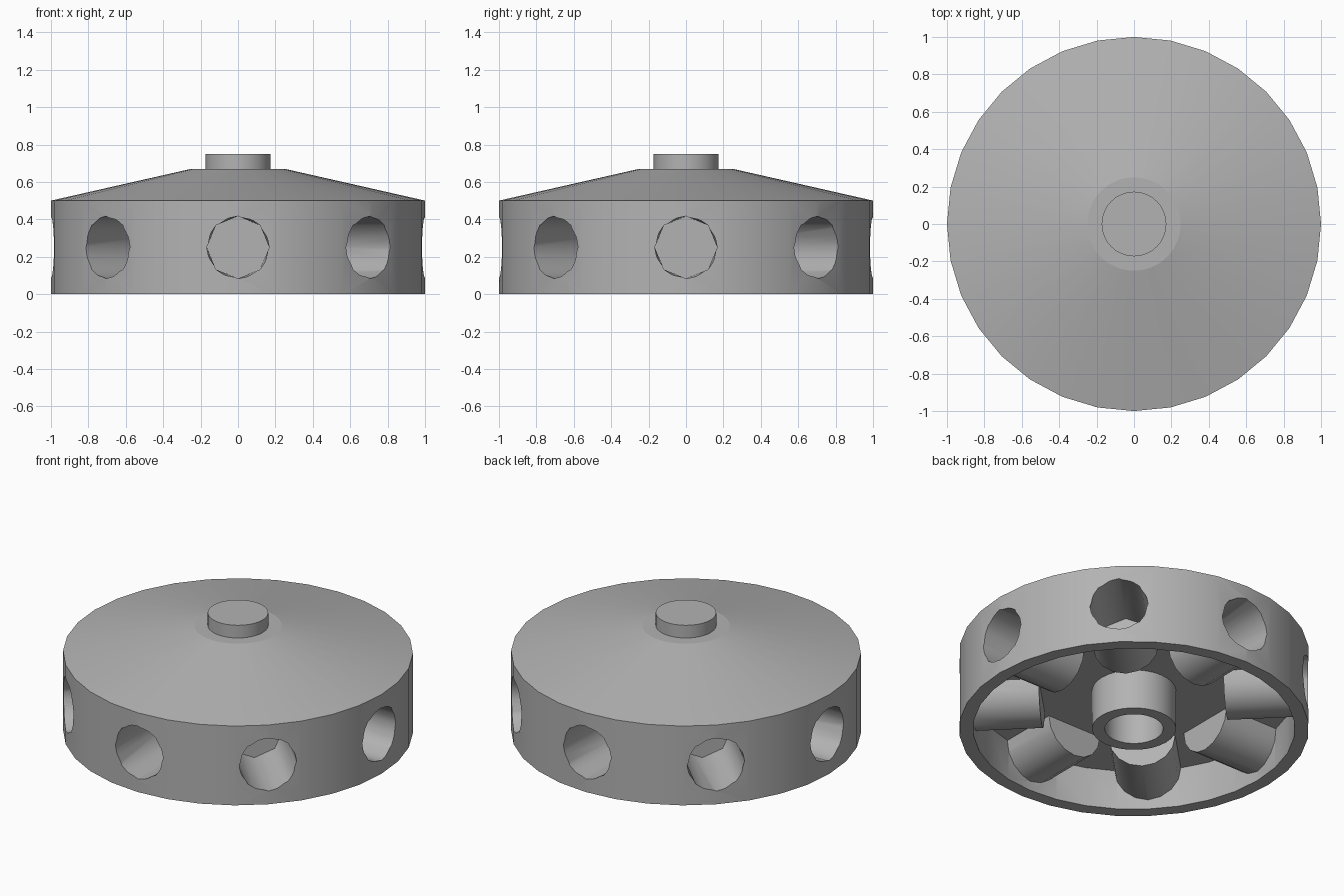
import bpy, bmesh, math
from mathutils import Matrix, Vector

if "Cube" in bpy.data.objects:
    bpy.data.objects.remove(bpy.data.objects["Cube"])


def make_object(name, bm):
    bmesh.ops.recalc_face_normals(bm, faces=bm.faces)
    me = bpy.data.meshes.new(name)
    bm.to_mesh(me)
    bm.free()
    ob = bpy.data.objects.new(name, me)
    bpy.context.collection.objects.link(ob)
    return ob


def bridge(bm, a, b):
    n = len(a)
    for i in range(n):
        bm.faces.new((a[i], a[(i + 1) % n], b[(i + 1) % n], b[i]))


def revolve(name, profile, sides):
    """Closed solid of revolution from (radius, z) points, capped at both ends."""
    bm = bmesh.new()
    rings = [[bm.verts.new((r * math.cos(2 * math.pi * i / sides),
                            r * math.sin(2 * math.pi * i / sides), z))
              for i in range(sides)] for r, z in profile]
    for a, b in zip(rings, rings[1:]):
        bridge(bm, a, b)
    bm.faces.new(rings[0])
    bm.faces.new(rings[-1])
    return make_object(name, bm)


def radial_rods(name, radius, start, end, octagon_end=False):
    """Eight 16-sided rods pointing outward; the inner end may narrow to an octagon."""
    bm = bmesh.new()
    for k in range(8):
        turn = Matrix.Rotation(k * math.pi / 4, 4, 'Z')
        rings = []
        for x in (start, end):
            ring = []
            for i in range(16):
                a = math.pi * i / 8
                r = radius
                if octagon_end and x == start and i % 2:
                    r *= math.cos(math.pi / 8)
                ring.append(bm.verts.new(turn @ Vector(
                    (x, r * math.cos(a), 0.25 + r * math.sin(a)))))
            rings.append(ring)
        bridge(bm, *rings)
        bm.faces.new(rings[0])
        bm.faces.new(rings[1])
    return make_object(name, bm)


def combine(target, other, operation):
    other.hide_render = True
    mod = target.modifiers.new(operation, 'BOOLEAN')
    mod.operation = operation
    mod.solver = 'EXACT'
    mod.object = other
    bpy.context.view_layer.objects.active = target
    bpy.ops.object.modifier_apply(modifier=mod.name)
    bpy.data.objects.remove(other)


# drum body: hub bore, hub, recessed underside, rim, cone top and peg
drum = revolve("drum_body", [
    (0.167, 0.25), (0.167, 0), (0.24, 0), (0.24, 0.25), (0.92, 0.25),
    (0.92, 0), (1, 0), (1, 0.5), (0.25, 0.67), (0.173, 0.67), (0.173, 0.75)], 32)

# socket sleeves below the recessed underside
combine(drum, radial_rods("socket_sleeves", 0.19, 0.53, 0.96), 'UNION')

# bar sockets opening through the rim
combine(drum, radial_rods("socket_cutters", 0.167, 0.54, 1.2, True), 'DIFFERENCE')

# smooth the round walls, keeping the flat ring around the peg crisp
drum.select_set(True)
bpy.context.view_layer.objects.active = drum
bpy.ops.object.shade_smooth_by_angle(angle=math.radians(50))
bm = bmesh.new()
bm.from_mesh(drum.data)
for edge in bm.edges:
    if all(abs(v.co.z - 0.67) < 1e-3 and abs(v.co.xy.length - 0.25) < 1e-3
           for v in edge.verts):
        edge.smooth = False
bm.to_mesh(drum.data)
bm.free()

# dark grey finish
grey = bpy.data.materials.new("dark_grey")
grey.diffuse_color = (0.45, 0.45, 0.45, 1)
grey.use_nodes = True
grey.node_tree.nodes["Principled BSDF"].inputs["Base Color"].default_value = grey.diffuse_color
drum.data.materials.clear()
drum.data.materials.append(grey)
